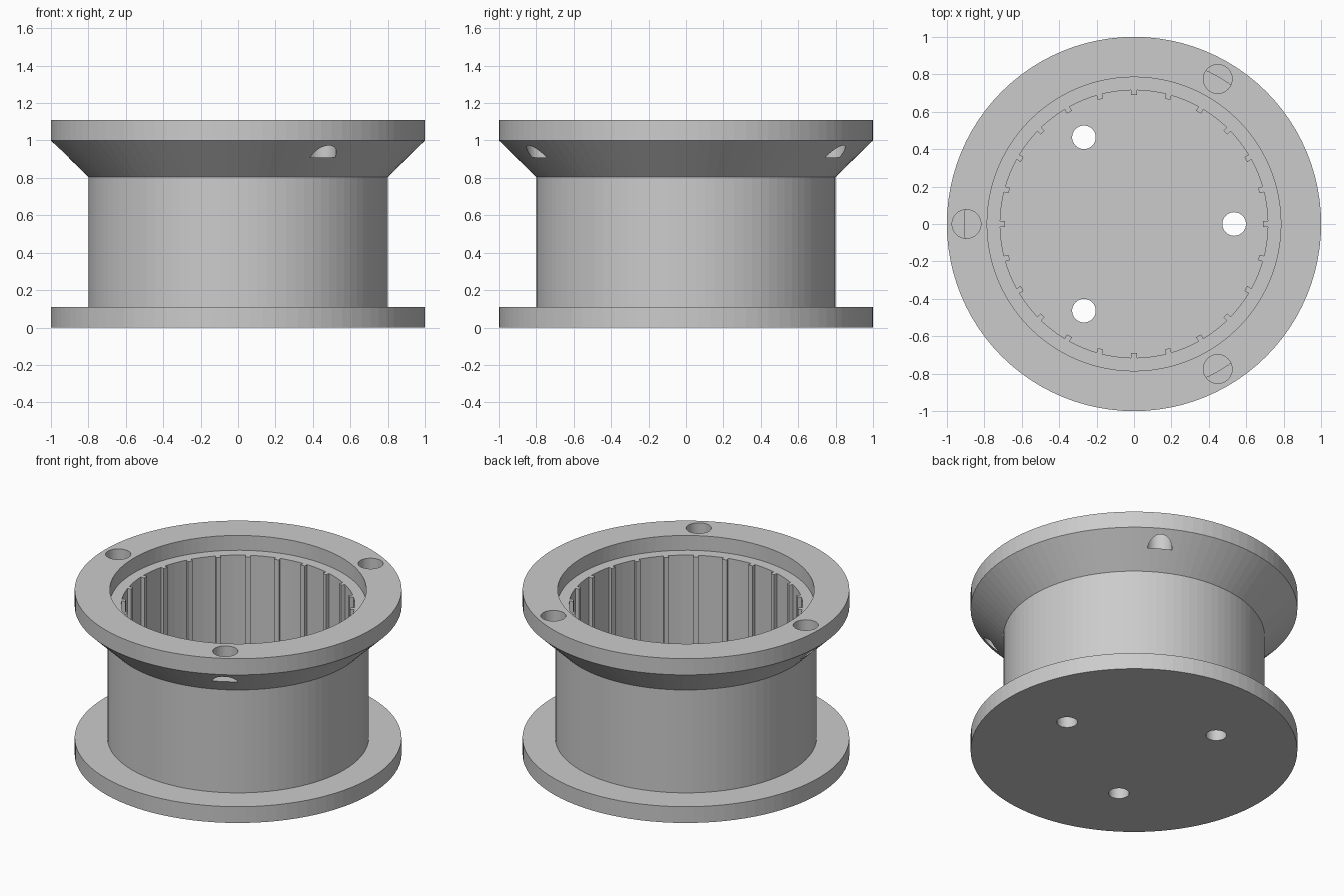
import bpy, bmesh
from math import radians, cos, sin, pi
from mathutils import Vector, Matrix

cube = bpy.data.objects.get("Cube")
if cube:
    bpy.data.objects.remove(cube, do_unlink=True)

SEGMENTS = 96
TEETH = 24
FLOOR_Z, LEDGE_Z, TOP_Z = 0.11, 1.01, 1.11

grey = bpy.data.materials.new("plain grey")
grey.use_nodes = True
colour = (0.6, 0.6, 0.6, 1)
grey.diffuse_color = colour
grey.node_tree.nodes["Principled BSDF"].inputs["Base Color"].default_value = colour


def make_object(name, bm):
    bmesh.ops.recalc_face_normals(bm, faces=bm.faces)
    mesh = bpy.data.meshes.new(name)
    bm.to_mesh(mesh)
    bm.free()
    mesh.materials.append(grey)
    obj = bpy.data.objects.new(name, mesh)
    bpy.context.collection.objects.link(obj)
    return obj


def lathe(name, profile):
    bm = bmesh.new()
    verts = [bm.verts.new((r, 0, z)) for r, z in profile]
    edges = [bm.edges.new(pair) for pair in zip(verts, verts[1:])]
    bmesh.ops.spin(bm, geom=verts + edges, cent=(0, 0, 0), axis=(0, 0, 1),
                   angle=2 * pi, steps=SEGMENTS)
    bmesh.ops.remove_doubles(bm, verts=bm.verts, dist=0.0001)
    return make_object(name, bm)


def prism(name, outline, bottom, top):
    bm = bmesh.new()
    face = bm.faces.new([bm.verts.new((x, y, bottom)) for x, y in outline])
    raised = bmesh.ops.extrude_face_region(bm, geom=[face], use_keep_orig=True)
    moved = [v for v in raised["geom"] if isinstance(v, bmesh.types.BMVert)]
    bmesh.ops.translate(bm, verts=moved, vec=(0, 0, top - bottom))
    return make_object(name, bm)


def hole_ring(name, ring_radius, hole_radius, first_angle, bottom, top):
    bm = bmesh.new()
    for i in range(3):
        angle = first_angle + i * 2 * pi / 3
        place = Matrix.Translation((ring_radius * cos(angle), ring_radius * sin(angle),
                                    (bottom + top) / 2))
        bmesh.ops.create_cone(bm, cap_ends=True, segments=48, radius1=hole_radius,
                              radius2=hole_radius, depth=top - bottom, matrix=place)
    return make_object(name, bm)


def cut(target, cutter):
    cutter.hide_render = True
    mod = target.modifiers.new("cut", "BOOLEAN")
    mod.operation = "DIFFERENCE"
    mod.solver = "EXACT"
    mod.object = cutter
    bpy.context.view_layer.objects.active = target
    bpy.ops.object.modifier_apply(modifier=mod.name)
    bpy.data.objects.remove(cutter, do_unlink=True)


# Flanged drum with a sloped rim and a shallow recess in the top
drum = lathe("flanged_drum", [
    (0, 0), (1, 0), (1, FLOOR_Z), (0.8, FLOOR_Z), (0.8, 0.805), (1, 1),
    (1, TOP_Z), (0.785, TOP_Z), (0.785, LEDGE_Z), (0, LEDGE_Z)])

# Bore with narrow ribs along its wall
outline = []
for i in range(TEETH):
    turn = Matrix.Rotation(i * 2 * pi / TEETH, 2)
    points = [(0.69, -0.015), (0.69, 0.015), (0.715, 0.015)]
    points += [(0.715 * cos(a), 0.715 * sin(a))
               for a in (radians(3.75 * k) for k in (1, 2, 3))]
    points.append((0.715 * cos(2 * pi / TEETH) + 0.015 * sin(2 * pi / TEETH),
                   0.715 * sin(2 * pi / TEETH) - 0.015 * cos(2 * pi / TEETH)))
    outline += [turn @ Vector(p) for p in points]
cut(drum, prism("ribbed_bore", outline, FLOOR_Z, 1.2))

# Through holes in the floor and blind holes that break out of the sloped rim
cut(drum, hole_ring("floor_holes", 0.535, 0.063, 0, -0.1, 0.3))
cut(drum, hole_ring("rim_holes", 0.895, 0.077, pi / 3, 0.91, 1.2))
